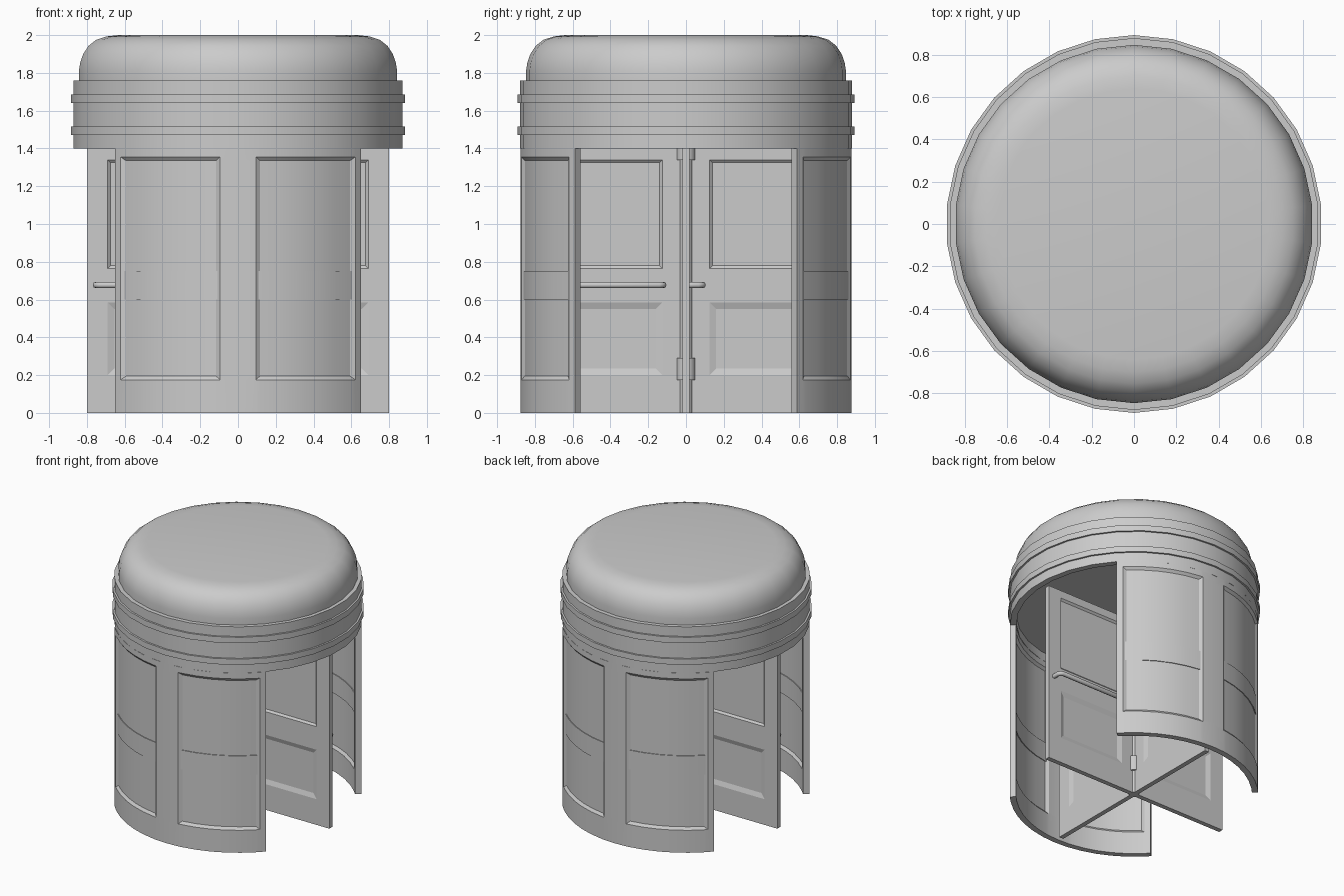
import bpy, bmesh
from math import radians, sin, cos, pi

if "Cube" in bpy.data.objects:
    bpy.data.objects.remove(bpy.data.objects["Cube"])


def finish(bm, name, angle=13, rot=0):
    bmesh.ops.recalc_face_normals(bm, faces=bm.faces[:])
    me = bpy.data.meshes.new(name)
    bm.to_mesh(me)
    bm.free()
    ob = bpy.data.objects.new(name, me)
    bpy.context.collection.objects.link(ob)
    ob.rotation_euler.z = rot
    bpy.ops.object.select_all(action='DESELECT')
    ob.select_set(True)
    bpy.context.view_layer.objects.active = ob
    bpy.ops.object.shade_smooth_by_angle(angle=radians(angle))
    return ob


def panelled(name, us, zs, half, panels, place, rot=0, angle=13):
    """Slab with recessed panels on both faces.
    panel = (u0, u1, z0, z1, bevel_u, bevel_z, depth)"""
    def recess(u, z):
        d = 0
        for u0, u1, z0, z1, wu, wz, depth in panels:
            t = min((u - u0) / wu, (u1 - u) / wu, (z - z0) / wz, (z1 - z) / wz, 1)
            d = max(d, round(t * depth, 5))
        return d

    bm = bmesh.new()
    nu, nz = len(us), len(zs)
    dep = [[recess(u, z) for z in zs] for u in us]
    sides = []
    for s in (1, -1):
        g = [[bm.verts.new(place(us[i], zs[j], s * (half - dep[i][j])))
              for j in range(nz)] for i in range(nu)]
        sides.append(g)
        for i in range(nu - 1):
            for j in range(nz - 1):
                ids = [(i, j), (i + 1, j), (i + 1, j + 1), (i, j + 1)]
                d = [dep[a][b] for a, b in ids]
                q = [g[a][b] for a, b in ids]
                odd = [k for k in range(4) if sum(abs(d[k] - e) < 1e-6 for e in d) == 1]
                if len(odd) == 1:      # mitred corner
                    k = odd[0]
                    q = q[k:] + q[:k]
                    bm.faces.new(q[:3])
                    bm.faces.new([q[0], q[2], q[3]])
                else:
                    bm.faces.new(q)
    f, b = sides
    for i in range(nu - 1):
        for j in (0, nz - 1):
            bm.faces.new([f[i][j], f[i + 1][j], b[i + 1][j], b[i][j]])
    for j in range(nz - 1):
        for i in (0, nu - 1):
            bm.faces.new([f[i][j], f[i][j + 1], b[i][j + 1], b[i][j]])
    return finish(bm, name, angle, rot)


def lathe(name, profile, n, sx=1.0):
    bm = bmesh.new()
    rings = []
    for r, z in profile:
        if r == 0:
            rings.append([bm.verts.new((0, 0, z))] * n)
        else:
            rings.append([bm.verts.new((sx * r * sin(2 * pi * k / n), r * cos(2 * pi * k / n), z))
                          for k in range(n)])
    for a, b in zip(rings, rings[1:]):
        for k in range(n):
            m = (k + 1) % n
            bm.faces.new(list(dict.fromkeys([a[k], a[m], b[m], b[k]])))
    return finish(bm, name, 25 if n > 20 else 50)


def spread(a, b, n):
    return [a + (b - a) * k / n for k in range(n + 1)]


# curved drum walls, each with two recessed panes and a mid rail
def on_arc(a, z, off):
    r = 0.855 + off
    return (r * sin(radians(a)), -r * cos(radians(a)), z)


A0, A1, BEV = 6.2, 45.1, 1.6
half_us = [A0] + spread(A0 + BEV, A1 - BEV, 5) + [A1, 48]
wall_us = [-u for u in reversed(half_us)] + [0] + half_us
wall_zs = [0, 0.175, 0.195, 1.335, 1.355, 1.4]
panes = [(a, b, 0.175, 1.355, BEV, 0.02, 0.016) for a, b in ((A0, A1), (-A1, -A0))]
for side, rot in (("front", 0), ("back", pi)):
    panelled(side + "_wall", wall_us, wall_zs, 0.022, panes, on_arc, rot)
    for tag, s in (("left", -1), ("right", 1)):
        panelled(f"{side}_{tag}_rail", [s * u for u in spread(A0 + 1, A1 - 1, 5)],
                 [0.6, 0.75], 0.012, [], on_arc, rot)

# four door leaves around the post, each with a pull bar
leaf_us = [0.02, 0.125, 0.14, 0.16, 0.655, 0.675, 0.69, 0.8]
leaf_zs = [0, 0.2, 0.215, 0.235, 0.55, 0.57, 0.585, 0.765, 0.78, 1.325, 1.34, 1.4]
leaf_panels = [(0.125, 0.69, 0.765, 1.34, 0.015, 0.015, 0.013),
               (0.125, 0.69, 0.2, 0.585, 0.035, 0.035, 0.012)]
for k in range(4):
    panelled(f"door_leaf_{k + 1}", leaf_us, leaf_zs, 0.018, leaf_panels,
             lambda u, z, off: (u, off, z), k * pi / 2)
    cu = bpy.data.curves.new("door_handle", 'CURVE')
    cu.dimensions = '3D'
    cu.bevel_depth = 0.017
    cu.bevel_resolution = 2
    cu.use_fill_caps = True
    path = [(0.752, 0.015), (0.752, 0.065), (0.745, 0.081), (0.729, 0.088),
            (0.143, 0.088), (0.127, 0.081), (0.12, 0.065), (0.12, 0.015)]
    sp = cu.splines.new('POLY')
    sp.points.add(len(path) - 1)
    for p, (x, y) in zip(sp.points, path):
        p.co = (x, y, 0.677, 1)
    sp.use_smooth = True
    ob = bpy.data.objects.new(f"door_handle_{k + 1}", cu)
    ob.rotation_euler.z = k * pi / 2
    bpy.context.collection.objects.link(ob)

# centre post with hinge collars
lathe("centre_post", [(0, 0), (0.036, 0), (0.036, 1.4), (0, 1.4)], 12)
for tag, z0, z1 in (("lower", 0.175, 0.29), ("upper", 1.34, 1.4)):
    lathe(tag + "_collar", [(0, z0), (0.052, z0), (0.052, z1), (0, z1)], 12)

# canopy: hollow skirt with ceiling and two bands, then a domed roof
lathe("canopy", [(0, 1.465), (0.833, 1.465), (0.833, 1.4), (0.879, 1.4),
                 (0.879, 1.47), (0.893, 1.47), (0.893, 1.515), (0.879, 1.515),
                 (0.879, 1.64), (0.893, 1.64), (0.893, 1.685), (0.879, 1.685),
                 (0.879, 1.76), (0.83, 1.76), (0, 1.76)], 30, 0.995)
lathe("roof_dome", [(0, 1.75), (0.847, 1.75), (0.847, 1.81), (0.84, 1.855), (0.824, 1.9),
                    (0.796, 1.943), (0.755, 1.975), (0.70, 1.993), (0.64, 2.0), (0, 2.0)], 30)
